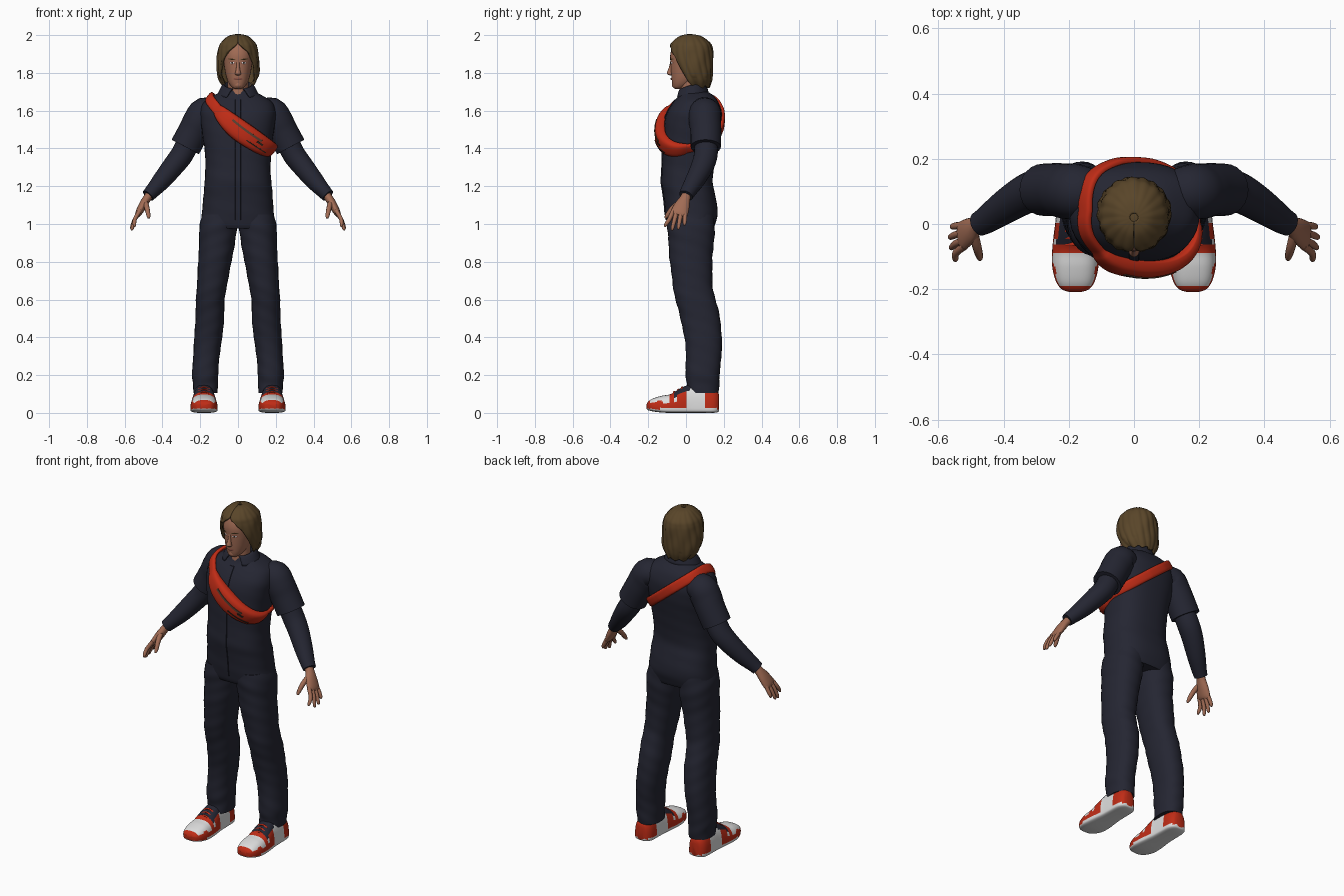
import bpy, bmesh, math
from mathutils import Vector
from mathutils.bvhtree import BVHTree


def material(name, r, g, b):
    m = bpy.data.materials.new(name)
    m.diffuse_color = (r, g, b, 1)
    return m


NAVY = material("navy cloth", 0.018, 0.019, 0.032)
RED = material("red", 0.52, 0.025, 0.008)
WHITE = material("white", 0.72, 0.72, 0.72)
SKIN = material("skin", 0.36, 0.15, 0.09)
HAIR = material("brown hair", 0.10, 0.06, 0.022)
LIPS = material("lips", 0.24, 0.08, 0.055)
DARK = material("dark brown", 0.03, 0.018, 0.012)
ZIP = material("zip brown", 0.10, 0.05, 0.03)


def power(v, e):
    return math.copysign(abs(v) ** e, v)


def smooth(rows, steps=4):
    """Catmull-Rom resampling of rows of numbers."""
    out = []
    for i in range(len(rows) - 1):
        p = [rows[max(i - 1, 0)], rows[i], rows[i + 1], rows[min(i + 2, len(rows) - 1)]]
        for k in range(steps):
            t = k / steps
            out.append(tuple(0.5 * (2 * b + (c - a) * t + (2 * a - 5 * b + 4 * c - d) * t * t
                                    + (3 * b - a - 3 * c + d) * t ** 3) for a, b, c, d in zip(*p)))
    return out + [tuple(rows[-1])]


def loft(name, rings, mats, mirror=False, closed=True, loop=False, solid=0, rule=None, angle=50):
    """Skin rings of points; closed joins each ring, loop joins last ring to first."""
    bm = bmesh.new()
    vs = [[bm.verts.new(p) for p in r] for r in rings]
    n = len(rings[0])
    for i in range(len(rings) if loop else len(rings) - 1):
        a, b = vs[i], vs[(i + 1) % len(rings)]
        for j in range(n if closed else n - 1):
            k = (j + 1) % n
            bm.faces.new((a[j], a[k], b[k], b[j]))
    if closed and not loop:
        bm.faces.new(vs[0][::-1])
        bm.faces.new(vs[-1])
    bmesh.ops.recalc_face_normals(bm, faces=bm.faces)
    me = bpy.data.meshes.new(name)
    for m in (mats if isinstance(mats, list) else [mats]):
        me.materials.append(m)
    if rule:
        for f in bm.faces:
            f.material_index = rule(f.calc_center_median(), f.normal)
    bm.to_mesh(me)
    tree = BVHTree.FromBMesh(bm)
    bm.free()
    me.shade_smooth()
    me.set_sharp_from_angle(angle=math.radians(angle))
    ob = bpy.data.objects.new(name, me)
    bpy.context.collection.objects.link(ob)
    if solid:
        s = ob.modifiers.new("thickness", 'SOLIDIFY')
        s.thickness, s.offset = solid, 0
    if mirror:
        ob.modifiers.new("mirror", 'MIRROR').use_bisect_axis[0] = False
    return tree


def column(rows, e=1.0, n=32, steps=4, fold=0):
    """Horizontal rings from rows (z, centre x, half width, front y, back y)."""
    rings = []
    for z, cx, rx, yf, yb in smooth(rows, steps):
        ring = []
        for j in range(n):
            a = 2 * math.pi * j / n
            w = 1 + fold * math.sin(2 * a + z * 55) * math.sin(z * 23 + a)
            ring.append((cx + w * rx * power(math.cos(a), e),
                         (yf + yb) / 2 + w * (yb - yf) / 2 * power(math.sin(a), e), z))
        rings.append(ring)
    return rings


def tube(rows, n=16, steps=4):
    """Rings square to a path from rows (x, y, z, radius across y, other radius)."""
    rows = smooth(rows, steps)
    pts = [Vector(r[:3]) for r in rows]
    rings = []
    for i, r in enumerate(rows):
        t = (pts[min(i + 1, len(pts) - 1)] - pts[max(i - 1, 0)]).normalized()
        u = (Vector((0, 1, 0)) - t * t.y).normalized()
        v = t.cross(u)
        rings.append([pts[i] + u * r[3] * math.cos(2 * math.pi * j / n)
                      + v * r[4] * math.sin(2 * math.pi * j / n) for j in range(n)])
    return rings


# Shirt and hips
torso = loft("torso", column([
    (0.975, 0, 0.185, -0.09, 0.145), (1.0, 0, 0.197, -0.10, 0.155), (1.06, 0, 0.19, -0.11, 0.168),
    (1.15, 0, 0.183, -0.12, 0.155), (1.22, 0, 0.177, -0.13, 0.142), (1.30, 0, 0.172, -0.127, 0.148),
    (1.40, 0, 0.178, -0.125, 0.165), (1.50, 0, 0.192, -0.12, 0.183), (1.58, 0, 0.20, -0.105, 0.19),
    (1.64, 0, 0.185, -0.07, 0.175), (1.68, 0, 0.13, -0.04, 0.145), (1.705, 0, 0.075, -0.03, 0.105)],
    0.8, 40, 5, 0.008), NAVY)

# Front placket following the chest
placket = []
for i in range(30):
    z = 1.02 + 0.64 * i / 29
    y = torso.ray_cast(Vector((0, -1, z)), Vector((0, 1, 0)))[0].y
    placket.append([(-0.016, y + 0.004, z), (-0.014, y - 0.004, z), (0.014, y - 0.004, z), (0.016, y + 0.004, z)])
loft("placket", placket, NAVY, angle=30)

# Trousers
loft("trouser_leg", column([
    (1.05, 0.09, 0.10, -0.095, 0.15), (0.985, 0.103, 0.10, -0.10, 0.152), (0.90, 0.112, 0.095, -0.093, 0.147),
    (0.80, 0.122, 0.088, -0.085, 0.14), (0.68, 0.138, 0.08, -0.07, 0.14), (0.60, 0.146, 0.076, -0.055, 0.157),
    (0.50, 0.15, 0.076, -0.03, 0.18), (0.40, 0.157, 0.074, -0.008, 0.19), (0.28, 0.17, 0.069, 0.0, 0.186),
    (0.20, 0.173, 0.070, -0.002, 0.178), (0.15, 0.172, 0.066, 0.004, 0.175), (0.105, 0.172, 0.064, 0.0, 0.172)],
    0.88, 28, 5, 0.025), NAVY, mirror=True)

# Sleeves
loft("short_sleeve", tube([
    (0.12, 0.095, 1.585, 0.07, 0.065), (0.174, 0.10, 1.59, 0.084, 0.082), (0.205, 0.10, 1.545, 0.085, 0.085),
    (0.235, 0.105, 1.49, 0.082, 0.082), (0.279, 0.105, 1.408, 0.08, 0.082)], 24), NAVY, mirror=True)
loft("long_sleeve", tube([
    (0.25, 0.105, 1.46, 0.06, 0.06), (0.295, 0.105, 1.37, 0.063, 0.06), (0.34, 0.088, 1.31, 0.06, 0.057),
    (0.40, 0.05, 1.235, 0.052, 0.05), (0.45, 0.015, 1.178, 0.043, 0.04), (0.476, 0.0, 1.15, 0.038, 0.035)], 20),
    NAVY, mirror=True)

# Hands
loft("palm", tube([
    (0.46, 0.005, 1.165, 0.025, 0.022), (0.482, -0.005, 1.135, 0.028, 0.022), (0.503, -0.02, 1.10, 0.04, 0.022),
    (0.525, -0.035, 1.06, 0.046, 0.018), (0.532, -0.04, 1.045, 0.04, 0.012)]), SKIN, mirror=True)
for name, y0, y1, x1, z1 in [("index_finger", -0.068, -0.108, 0.548, 0.985), ("middle_finger", -0.048, -0.072, 0.56, 0.967),
                             ("ring_finger", -0.025, -0.04, 0.563, 0.972), ("little_finger", -0.004, -0.008, 0.557, 0.992)]:
    loft(name, tube([(0.52, y0, 1.07, 0.012, 0.012), (0.546, (y0 + y1) / 2, 1.025, 0.0115, 0.011),
                     (x1, y1, z1 + 0.01, 0.009, 0.009), (x1, y1, z1, 0.004, 0.004)], 10, 3), SKIN, mirror=True)
loft("thumb", tube([(0.493, -0.025, 1.12, 0.015, 0.015), (0.482, -0.07, 1.085, 0.014, 0.014),
                    (0.474, -0.10, 1.045, 0.011, 0.011), (0.472, -0.11, 1.03, 0.004, 0.005)], 10, 3), SKIN, mirror=True)


# Shoes, coloured by height, direction and length
def shoe_rule(c, n):
    if c.z < 0.022:
        return 1
    if c.y < -0.085:
        return 1 if (n.z > 0.5 and c.y > -0.19) or (c.y > -0.13 and c.z > 0.055) else 0
    if c.y < -0.065:
        return 0
    if n.z > 0.45 and c.z > 0.075 and c.y < 0.06:
        return 2
    return 1 if (0.0 < c.y < 0.10 and c.z > 0.035) or (c.y < -0.045 and c.z > 0.06) else 0


shoe = []
for y, w, h, zb in smooth([(-0.208, 0.02, 0.045, 0.022), (-0.20, 0.042, 0.06, 0.014), (-0.175, 0.06, 0.076, 0.008),
                           (-0.13, 0.071, 0.09, 0.002), (-0.08, 0.071, 0.10, 0), (-0.03, 0.066, 0.13, 0),
                           (0.02, 0.06, 0.15, 0), (0.08, 0.058, 0.15, 0), (0.14, 0.055, 0.13, 0),
                           (0.168, 0.04, 0.11, 0.004), (0.176, 0.02, 0.09, 0.012)], 6):
    ring = []
    for j in range(40):
        a = 2 * math.pi * j / 40
        c, s = math.cos(a), math.sin(a)
        mid = zb + 0.025
        z = mid + (h - mid) * abs(s) ** 0.85 if s > 0 else mid - 0.025 * abs(s) ** 0.4
        ring.append((0.18 + w * power(c, 0.7), y, z))
    shoe.append(ring)
loft("shoe", shoe, [RED, WHITE, NAVY], mirror=True, rule=shoe_rule)
for k in range(3):
    y, z = -0.062 + 0.021 * k, 0.108 + 0.012 * k
    loft(f"lace_{k}", tube([(0.15, y, z - 0.006, 0.006, 0.004), (0.18, y, z + 0.004, 0.006, 0.004),
                            (0.21, y, z - 0.006, 0.006, 0.004)], 8), RED, mirror=True)

# Head and neck
loft("neck", column([(1.66, 0, 0.062, -0.04, 0.09), (1.70, 0, 0.056, -0.035, 0.08), (1.78, 0, 0.055, -0.03, 0.08)]), SKIN)
head = loft("head", column([
    (1.716, 0, 0.018, -0.058, -0.02), (1.724, 0, 0.032, -0.067, 0.0), (1.745, 0, 0.048, -0.073, 0.04),
    (1.775, 0, 0.061, -0.077, 0.08), (1.81, 0, 0.069, -0.08, 0.10), (1.85, 0, 0.075, -0.082, 0.11),
    (1.90, 0, 0.078, -0.083, 0.115), (1.95, 0, 0.065, -0.065, 0.10), (1.975, 0, 0.03, -0.03, 0.06)], 0.92), SKIN)
loft("nose", column([(1.787, 0, 0.008, -0.087, -0.07), (1.793, 0, 0.016, -0.099, -0.07), (1.803, 0, 0.014, -0.101, -0.07),
                     (1.83, 0, 0.009, -0.09, -0.07), (1.86, 0, 0.008, -0.084, -0.07)], 1, 12), SKIN)
loft("chin", column([(1.718, 0, 0.012, -0.064, -0.03), (1.732, 0, 0.024, -0.074, -0.03),
                     (1.755, 0, 0.014, -0.073, -0.03)], 1, 12), SKIN)


def face_patch(name, cx, cz, rx, rz, mat, lift, tilt=0, mirror=True):
    """Thin oval plate laid on the face."""
    rings = []
    for s in (0.02, 0.5, 1.0):
        ring = []
        for j in range(14):
            a = 2 * math.pi * j / 14
            x = cx + s * rx * math.cos(a)
            z = cz + s * rz * math.sin(a) + tilt * (x - cx)
            p = head.ray_cast(Vector((x, -1, z)), Vector((0, 1, 0)))[0]
            ring.append((x, p.y - lift * (1.3 - s * 0.5), z))
        rings.append(ring)
    loft(name, rings, mat, mirror)


face_patch("eyelid", 0.031, 1.853, 0.016, 0.008, LIPS, 0.002)
face_patch("eye", 0.031, 1.853, 0.012, 0.005, WHITE, 0.004)
face_patch("iris", 0.031, 1.853, 0.005, 0.005, DARK, 0.006)
face_patch("eyebrow", 0.033, 1.872, 0.020, 0.0035, HAIR, 0.005, 0.1)
face_patch("mouth", 0, 1.768, 0.024, 0.007, LIPS, 0.005, 0, False)

# Hair shell, open around the face, with strand ridges
hair = []
for z, cy, rx, ry, gap in smooth([
        (1.998, 0.02, 0.012, 0.012, 1), (1.988, 0.024, 0.05, 0.055, 1), (1.955, 0.025, 0.085, 0.096, 2),
        (1.93, 0.026, 0.096, 0.106, 18), (1.90, 0.026, 0.101, 0.11, 36), (1.85, 0.03, 0.106, 0.106, 50),
        (1.80, 0.04, 0.104, 0.095, 58), (1.76, 0.05, 0.092, 0.08, 66), (1.728, 0.06, 0.068, 0.06, 75)], 5):
    ring = []
    for j in range(73):
        g = math.radians(gap)
        a = g + (2 * math.pi - 2 * g) * j / 72
        w = 1 + 0.022 * math.sin(17 * a + 25 * z) + 0.012 * math.sin(7 * a - 40 * z)
        ring.append((w * rx * math.sin(a), cy - w * ry * math.cos(a), z + 0.006 * math.sin(9 * a) * (z < 1.78)))
    hair.append(ring)
loft("hair", hair, HAIR, closed=False, solid=0.014)
loft("hair_crown", column([(1.965, 0, 0.065, -0.045, 0.095), (1.99, 0, 0.042, -0.02, 0.07),
                           (2.0, 0, 0.012, 0.01, 0.035)]), HAIR)

# Folded collar, open at the front
collar = []
for r, zf, zb in smooth([(0.064, 1.685, 1.70), (0.072, 1.71, 1.752), (0.085, 1.705, 1.745), (0.108, 1.668, 1.69)], 3):
    ring = []
    for j in range(41):
        g = math.radians(18 + (r - 0.064) * 350)
        a = g + (2 * math.pi - 2 * g) * j / 40
        ring.append((r * math.sin(a), 0.03 - 0.82 * r * math.cos(a), zb + (zf - zb) * (1 + math.cos(a)) / 2))
    collar.append(ring)
loft("collar", collar, NAVY, closed=False, solid=0.008)

# Cross-body bag: a tilted loop around the chest that swells at the front
ALONG, ACROSS = Vector((0.778, 0, -0.628)), Vector((-0.628, 0, -0.778))


def strap_frame(deg):
    a = math.radians(deg)
    out = ALONG * math.cos(a) + Vector((0, -math.sin(a), 0))
    centre = Vector((0.01, 0.04, 1.545)) + ACROSS * 0.04 * max(0, math.sin(a))
    hit = torso.ray_cast(centre + out, -out)[0]
    swell = max(0, math.sin(math.pi * min(max((deg - 8) / 128, 0), 1))) ** 0.7
    return hit, out, 0.028 + 0.03 * swell, 0.017 + 0.03 * swell


strap = []
for i in range(90):
    p, out, w, t = strap_frame(i * 4)
    strap.append([p + ACROSS * w * power(math.cos(b), 0.6) + out * t * (power(math.sin(b), 0.6) if math.sin(b) > 0 else 0.3 * math.sin(b))
                  for b in [2 * math.pi * j / 18 for j in range(18)]])
loft("bag_and_strap", strap, RED, loop=True)
for name, v0, v1, a0, a1, mat in [("zip", -0.026, -0.014, 50, 100, ZIP), ("zip_pull", -0.010, 0.0, 46, 54, DARK),
                                  ("lower_zip", 0.018, 0.024, 36, 66, DARK)]:
    band = []
    for k in range(13):
        p, out, w, t = strap_frame(a0 + (a1 - a0) * k / 12)
        band.append([p + ACROSS * v + out * (t * (1 - abs(v / w) ** (10 / 3)) ** 0.3 + h)
                     for v, h in ((v0, -0.003), (v0, 0.003), (v1, 0.003), (v1, -0.003))])
    loft(name, band, mat, angle=30)
